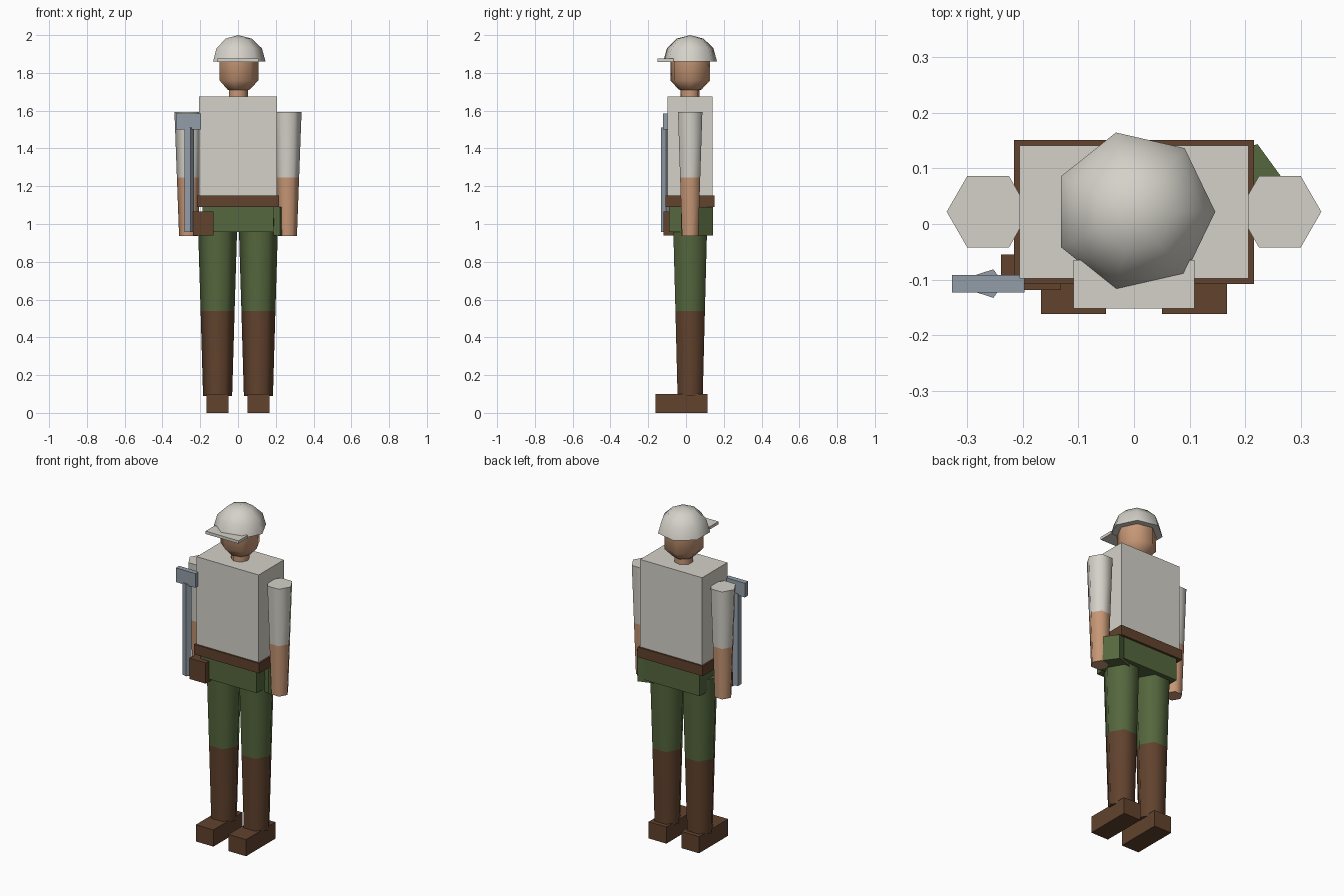
import bpy, bmesh
from math import sin, cos, pi, radians

if "Cube" in bpy.data.objects:
    bpy.data.objects.remove(bpy.data.objects["Cube"])


def material(name, rgb):
    m = bpy.data.materials.new(name)
    m.use_nodes = True
    m.diffuse_color = (*rgb, 1)
    bsdf = next(n for n in m.node_tree.nodes if n.type == "BSDF_PRINCIPLED")
    bsdf.inputs["Base Color"].default_value = (*rgb, 1)
    return m


CLOTH = material("off white cloth", (0.66, 0.64, 0.58))
SKIN = material("skin", (0.57, 0.31, 0.18))
GREEN = material("olive green", (0.09, 0.135, 0.047))
LEATHER = material("brown leather", (0.12, 0.055, 0.027))
METAL = material("grey metal", (0.29, 0.34, 0.39))
DEPTH = 0.022  # y of the body axis


def finish(name, bm, mats):
    bmesh.ops.recalc_face_normals(bm, faces=bm.faces)
    mesh = bpy.data.meshes.new(name)
    bm.to_mesh(mesh)
    bm.free()
    for m in mats:
        mesh.materials.append(m)
    ob = bpy.data.objects.new(name, mesh)
    bpy.context.collection.objects.link(ob)
    return ob


def box(name, xs, ys, zs, mat):
    bm = bmesh.new()
    bmesh.ops.create_cube(bm, size=1)
    for v in bm.verts:
        v.co = [(lo + hi) / 2 + c * (hi - lo)
                for c, (lo, hi) in zip(v.co, (xs, ys, zs))]
    return finish(name, bm, [mat])


def lathe(name, sides, x, y, profile, mats):
    """Stack rings of (radius, z); the material list runs per band, bottom up."""
    bm = bmesh.new()
    rings = []
    for r, z in profile:
        rings.append([bm.verts.new((x + r * cos(2 * pi * i / sides),
                                    y + r * sin(2 * pi * i / sides), z))
                      for i in range(sides)])
    for band, (a, b) in enumerate(zip(rings, rings[1:])):
        for i in range(sides):
            j = (i + 1) % sides
            f = bm.faces.new((a[i], a[j], b[j], b[i]))
            f.material_index = min(band, len(mats) - 1)
    bm.faces.new(rings[0][::-1])
    bm.faces.new(rings[-1]).material_index = len(mats) - 1
    bmesh.ops.remove_doubles(bm, verts=bm.verts, dist=0.0005)
    ob = finish(name, bm, mats)
    bpy.ops.object.select_all(action="DESELECT")
    ob.select_set(True)
    bpy.context.view_layer.objects.active = ob
    bpy.ops.object.shade_smooth_by_angle(angle=radians(65))
    return ob


# Limbs and feet on both sides
for side, s in (("left", 1), ("right", -1)):
    lathe(side + "_leg", 6, s * 0.108, DEPTH,
          [(0.077, 0.09), (0.09, 0.54), (0.105, 1.03)], [LEATHER, GREEN])
    lathe(side + "_arm", 6, s * 0.262, DEPTH,
          [(0.05, 0.937), (0.0615, 1.245), (0.0745, 1.593)], [SKIN, CLOTH])
    box(side + "_foot", sorted((s * 0.05, s * 0.167)), (-0.162, 0.115),
        (0, 0.1), LEATHER)

# Trunk
box("hips", (-0.187, 0.187), (-0.09, 0.138), (0.957, 1.1), GREEN)
box("belt", (-0.216, 0.216), (-0.108, 0.151), (1.09, 1.15), LEATHER)
box("torso", (-0.206, 0.206), (-0.098, 0.141), (1.15, 1.675), CLOTH)

# Head and helmet
lathe("neck", 7, 0, DEPTH, [(0.052, 1.66), (0.052, 1.74)], [SKIN])
lathe("head", 7, 0, DEPTH,
      [(0.03, 1.7), (0.062, 1.712), (0.108, 1.76), (0.108, 1.865)], [SKIN])
R = 0.146
dome = [(R * cos(radians(a)), 1.86 + 0.14 * sin(radians(a)))
        for a in (0, 30, 60, 89.99)]
lathe("helmet", 7, 0, DEPTH, dome, [CLOTH])
box("helmet_brim", (-0.109, 0.109), (-0.152, -0.065), (1.858, 1.875), CLOTH)

# Belt gear
box("belt_pouch", (-0.239, -0.131), (-0.119, -0.055), (0.94, 1.065), LEATHER)
lathe("canteen", 5, 0.194, 0.058, [(0.09, 0.94), (0.09, 1.09)], [GREEN])

# Tool carried at the right side
lathe("tool_handle", 5, -0.261, -0.107, [(0.027, 0.957), (0.027, 1.51)], [METAL])
box("tool_head", (-0.327, -0.197), (-0.123, -0.092), (1.5, 1.585), METAL)
